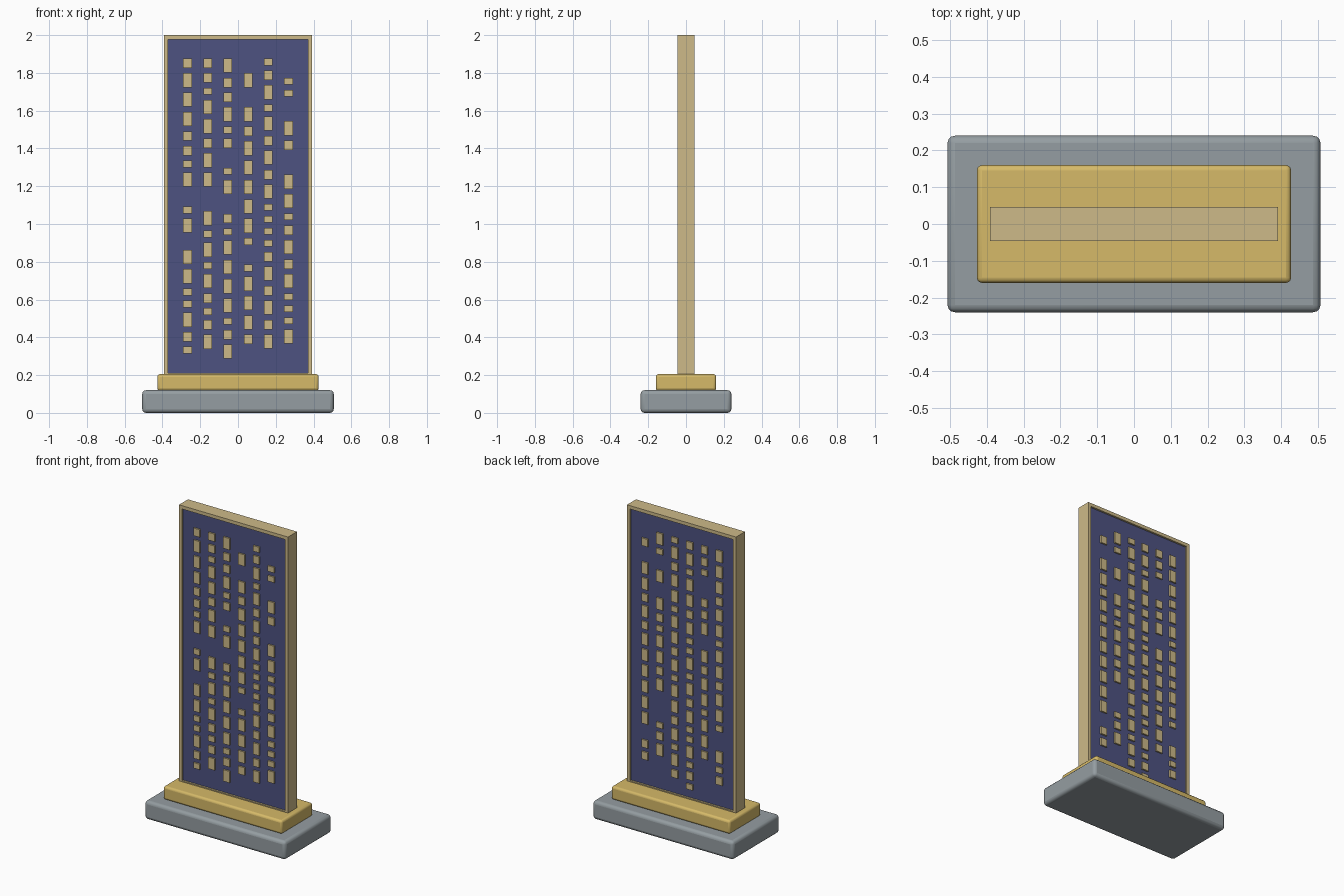
import bpy
import bmesh

cube = bpy.data.objects.get("Cube")
if cube:
    bpy.data.objects.remove(cube, do_unlink=True)


def material(name, rgb):
    mat = bpy.data.materials.new(name)
    mat.use_nodes = True
    mat.diffuse_color = (*rgb, 1)
    mat.node_tree.nodes["Principled BSDF"].inputs["Base Color"].default_value = (*rgb, 1)
    return mat


stone = material("grey stone", (0.30, 0.34, 0.36))
gold = material("yellow gold", (0.67, 0.49, 0.14))
sand = material("pale gold", (0.61, 0.49, 0.25))
navy = material("dark blue", (0.075, 0.085, 0.22))


def add_box(bm, low, high):
    verts = bmesh.ops.create_cube(bm, size=1)["verts"]
    for v in verts:
        for i in range(3):
            v.co[i] = high[i] if v.co[i] > 0 else low[i]


def finish(bm, name, *mats):
    mesh = bpy.data.meshes.new(name)
    bm.to_mesh(mesh)
    bm.free()
    obj = bpy.data.objects.new(name, mesh)
    bpy.context.collection.objects.link(obj)
    for mat in mats:
        mesh.materials.append(mat)
    return obj


def rounded_slab(name, half_x, half_y, bottom, top, radius, mat):
    bm = bmesh.new()
    add_box(bm, (-half_x, -half_y, bottom), (half_x, half_y, top))
    obj = finish(bm, name, mat)
    bevel = obj.modifiers.new("round edges", "BEVEL")
    bevel.width = radius
    bevel.segments = 3
    bpy.ops.object.select_all(action="DESELECT")
    obj.select_set(True)
    bpy.context.view_layer.objects.active = obj
    bpy.ops.object.shade_smooth_by_angle()


# Stepped plinth
rounded_slab("plinth_base", 0.507, 0.24, 0, 0.12, 0.02, stone)
rounded_slab("plinth_step", 0.427, 0.16, 0.118, 0.205, 0.014, gold)

# Upright tablet: both broad faces are inset and recessed
bm = bmesh.new()
add_box(bm, (-0.392, -0.046, 0.19), (0.392, 0.046, 2))
bm.normal_update()
broad = [f for f in bm.faces if abs(f.normal.y) > 0.9]
bmesh.ops.inset_individual(bm, faces=broad, thickness=0.031)
for face in broad:
    face.material_index = 1
    rim = face.verts[:]
    copy = bmesh.ops.extrude_discrete_faces(bm, faces=[face])["faces"][0]
    copy.material_index = 1
    side = 1 if copy.normal.y > 0 else -1
    for edge in copy.edges:
        for f in edge.link_faces:
            if f is not copy:
                f.material_index = 0
    for v in copy.verts:
        v.co.y = side * 0.034
finish(bm, "tablet_frame", sand, navy)

# Raised marks, top to bottom: L tall, M medium, S short; lowercase is a blank
HEIGHT = {"L": 0.075, "M": 0.050, "S": 0.036}
GAP = 0.0275
front_columns = [
    "MLLLMMSLmSLsLLSSLMS",
    "MMSLLMLLlLSLSLMSML",
    "LMMLSMmSLmMSLLLLSML",
    "mLmLMLLLLLSmSLLLM",
    "SMLSLMLMLSSSSMLMLML",
    "lSSlLMlLLSMLMLSSSL",
]
back_columns = [
    "sMmLLMLMLLLLLLmMM",
    "LSmLmLMSLLMLlmSML",
    "SLMLLSLLMLSLLMLSLM",
    "MLSLLMLSSLSLMLSSLSMS",
    "MMSssMMLmLMLLSLLM",
    "LLLMLLSLLMLLSlLSM",
]


def marks(name, columns, side):
    bm = bmesh.new()
    for i, column in enumerate(columns):
        x = -side * (i - 2.5) * 0.107
        top = 1.876
        for letter in column:
            h = HEIGHT[letter.upper()]
            if letter.isupper():
                ys = sorted((side * 0.03, side * 0.044))
                add_box(bm, (x - 0.023, ys[0], top - h), (x + 0.023, ys[1], top))
            top -= h + GAP
    finish(bm, name, sand)


marks("front_marks", front_columns, -1)
marks("back_marks", back_columns, 1)
